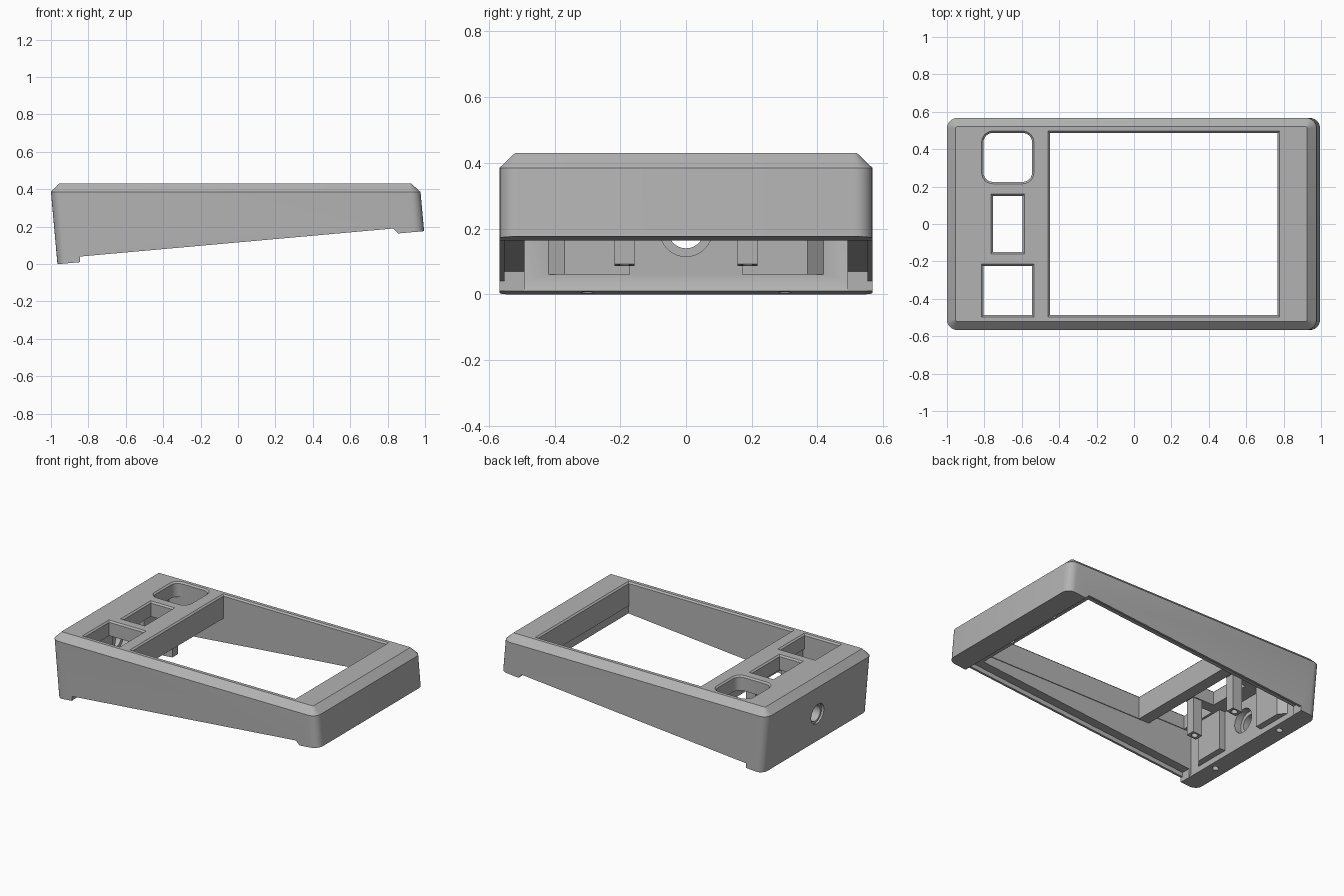
import bpy, bmesh
from math import sin, cos, pi

cube = bpy.data.objects.get("Cube")
if cube:
    bpy.data.objects.remove(cube, do_unlink=True)

grey = bpy.data.materials.new("light grey plastic")
grey.use_nodes = True
grey.diffuse_color = (0.45, 0.45, 0.45, 1)
grey.node_tree.nodes["Principled BSDF"].inputs["Base Color"].default_value = (0.45, 0.45, 0.45, 1)

SLOPE = 0.0895                      # tilt of the underside


def foot_z(x):
    return 0.0885 + SLOPE * x


def rim_z(x):
    return 0.1156 + SLOPE * x


def ledge_z(x):
    return rim_z(x) + 0.03


def lean(x, z):
    return x - 0.09 * (z - 0.385)


def loft(name, rings):
    """Closed solid through rings of equal point count."""
    bm = bmesh.new()
    loops = [[bm.verts.new(p) for p in ring] for ring in rings]
    n = len(loops[0])
    for a, b in zip(loops, loops[1:]):
        for i in range(n):
            j = (i + 1) % n
            bm.faces.new((a[i], a[j], b[j], b[i]))
    bm.faces.new(loops[0][::-1])
    bm.faces.new(loops[-1])
    bmesh.ops.recalc_face_normals(bm, faces=bm.faces)
    mesh = bpy.data.meshes.new(name)
    bm.to_mesh(mesh)
    bm.free()
    mesh.materials.append(grey)
    ob = bpy.data.objects.new(name, mesh)
    bpy.context.collection.objects.link(ob)
    return ob


def round_rect(x0, x1, y0, y1, r=0, segs=6):
    corners = ((x1 - r, y1 - r), (x0 + r, y1 - r), (x0 + r, y0 + r), (x1 - r, y0 + r))
    pts = []
    for q, (cx, cy) in enumerate(corners):
        for k in range(segs + 1 if r else 1):
            a = (q + k / segs) * pi / 2
            pts.append((cx + r * cos(a), cy + r * sin(a)))
    return pts


def prism_y(name, profile, y0, y1):
    return loft(name, [[(x, y, z) for x, z in profile] for y in (y0, y1)])


def window(name, x0, x1, y0, y1, r=0):
    rings = []
    for z, g in ((0.2, 0), (0.42, 0), (0.44, 0.02)):
        rect = round_rect(x0 - g, x1 + g, y0 - g, y1 + g, r + g if r else 0)
        rings.append([(x, y, z) for x, y in rect])
    return loft(name, rings)


def rod(name, start, end, r, axis, n=32):
    """Cylinder along x or z."""
    rings = []
    for (x, y, z) in (start, end):
        ang = [2 * pi * i / n for i in range(n)]
        if axis == "x":
            rings.append([(x, y + r * cos(a), z + r * sin(a)) for a in ang])
        else:
            rings.append([(x + r * cos(a), y + r * sin(a), z) for a in ang])
    return loft(name, rings)


def combine(body, tool, operation):
    mod = body.modifiers.new("combine", "BOOLEAN")
    mod.operation = operation
    mod.solver = "EXACT"
    mod.object = tool
    tool.hide_render = True
    bpy.context.view_layer.objects.active = body
    bpy.ops.object.modifier_apply(modifier=mod.name)
    bpy.data.objects.remove(tool, do_unlink=True)


# Outer wedge: leaning walls, rounded corners, chamfered top
base = round_rect(-1.0, 0.976, -0.567, 0.567, 0.055)
top = round_rect(-0.955, 0.926, -0.52, 0.52, 0.008)
low = [(lean(x, foot_z(x)), y, foot_z(x)) for x, y in base]
case = loft("case_shell", [low, [(x, y, 0.385) for x, y in base],
                           [(x, y, 0.43) for x, y in top]])

# Underside gap between the two end feet
combine(case, prism_y("gap", [(-0.845, -0.2), (0.855, -0.2), (0.855, foot_z(0.855)),
                              (0.83, rim_z(0.83)), (-0.845, rim_z(-0.845))], -0.8, 0.8), "DIFFERENCE")
# Recess for the bottom cover
combine(case, prism_y("recess", [(-0.847, -0.2), (0.832, -0.2), (0.832, ledge_z(0.832)),
                                 (-0.847, ledge_z(-0.847))], -0.552, 0.552), "DIFFERENCE")
# Inner cavity, deeper under the buttons
combine(case, prism_y("cavity", [(-0.862, 0.04), (-0.8, -0.1), (0.775, -0.1), (0.775, 0.27),
                                 (-0.53, 0.27), (-0.53, 0.33), (-0.862, 0.33)], -0.492, 0.492), "DIFFERENCE")

# Top openings
for args in (("screen_opening", -0.45, 0.768, -0.487, 0.487),
             ("square_opening", -0.805, -0.545, -0.487, -0.225),
             ("middle_opening", -0.755, -0.595, -0.15, 0.15),
             ("rounded_opening", -0.805, -0.545, 0.225, 0.487, 0.05)):
    combine(case, window(*args), "DIFFERENCE")

# Cable hole through the tall end, countersunk on both sides
for x0, x1, r in ((-1.1, -0.8, 0.055), (-1.1, -0.965, 0.068), (-0.91, -0.8, 0.08)):
    combine(case, rod("cable_hole", (x0, 0, 0.195), (x1, 0, 0.195), r, "x"), "DIFFERENCE")

for side in (-1, 1):
    # Chamfered corner blocks on the tall end wall
    outline = [(-0.88, 0.17), (-0.82, 0.17), (-0.82, 0.37), (-0.88, 0.44)]
    block = loft("corner_block", [[(x, side * y, z) for x, y in outline] for z in (0.06, 0.34)])
    combine(case, block, "UNION")
    # Posts between the top openings
    rect = round_rect(-0.67, -0.60, side * 0.187 - 0.03, side * 0.187 + 0.03)
    post = loft("screw_post", [[(x, y, ledge_z(x)) for x, y in rect],
                               [(x, y, 0.34) for x, y in rect]])
    combine(case, post, "UNION")
    # Screw holes
    for x, y in ((-0.895, 0.3), (-0.635, 0.187), (0.805, 0.195)):
        z = ledge_z(x)
        combine(case, rod("screw_hole", (x, side * y, z - 0.12), (x, side * y, z + 0.1),
                          0.02, "z", 16), "DIFFERENCE")

bpy.ops.object.select_all(action="DESELECT")
case.select_set(True)
bpy.context.view_layer.objects.active = case
bpy.ops.object.shade_smooth_by_angle(angle=0.5)
